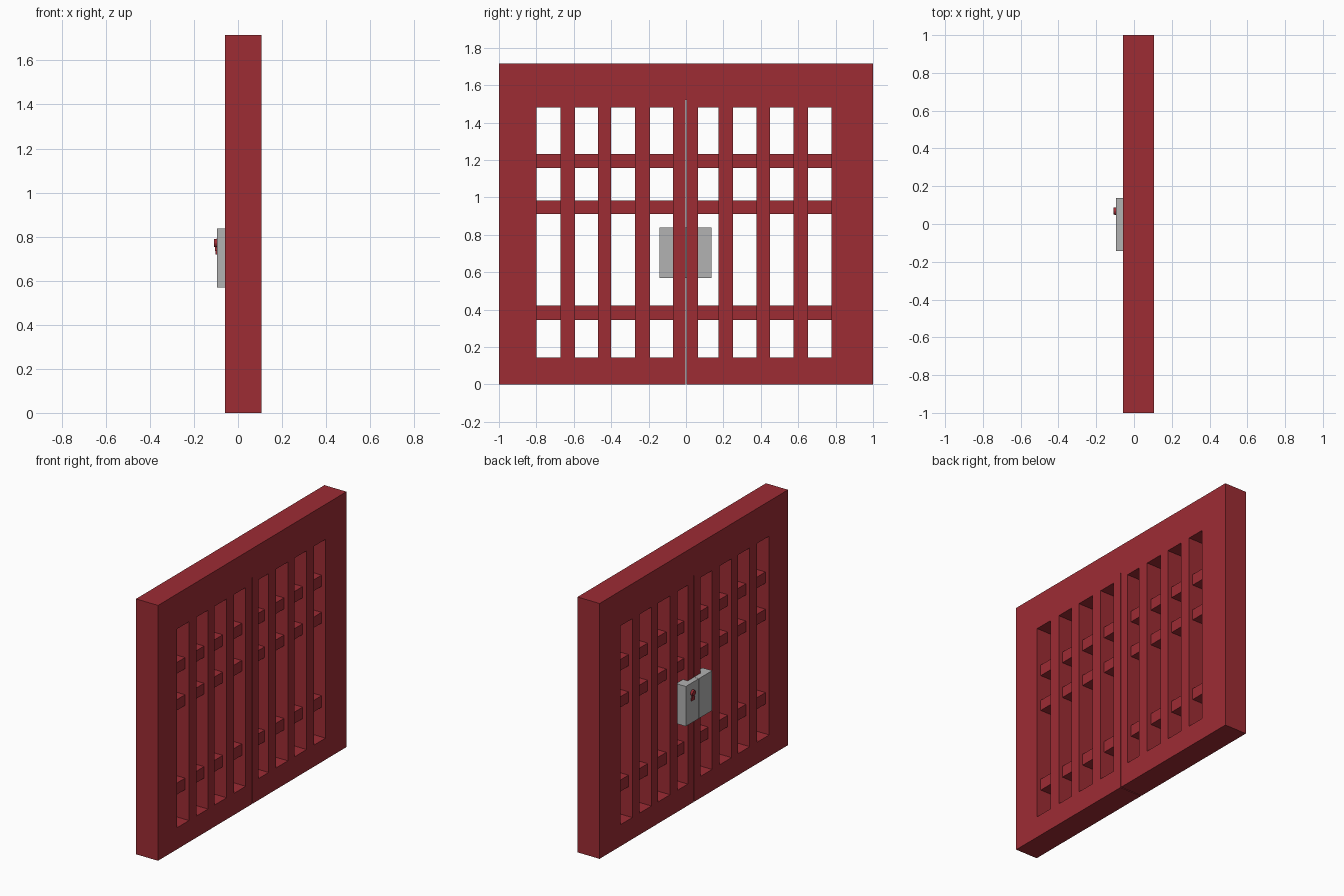
import bpy, bmesh, math
from mathutils import Matrix

if "Cube" in bpy.data.objects:
    bpy.data.objects.remove(bpy.data.objects["Cube"])


def material(name, rgb):
    m = bpy.data.materials.new(name)
    m.diffuse_color = (*rgb, 1)
    m.use_nodes = True
    m.node_tree.nodes["Principled BSDF"].inputs["Base Color"].default_value = m.diffuse_color
    return m


RED = material("painted red", (0.337, 0.025, 0.034))
GREY = material("lock grey", (0.445, 0.445, 0.445))

BACK, FRONT = -0.058, 0.106      # gate thickness along x
LEAF_TOP, TOP = 1.52, 1.715
SLIT = 0.003                     # half the gap between the leaves


def finish(name, bm, mat):
    bmesh.ops.recalc_face_normals(bm, faces=bm.faces)
    me = bpy.data.meshes.new(name)
    bm.to_mesh(me)
    bm.free()
    me.materials.append(mat)
    ob = bpy.data.objects.new(name, me)
    bpy.context.collection.objects.link(ob)
    return ob


def box(name, x, y, z, mat):
    bm = bmesh.new()
    bmesh.ops.create_cube(bm, size=1)
    for v in bm.verts:
        v.co = [r[0] if c < 0 else r[1] for c, r in zip(v.co, (x, y, z))]
    return finish(name, bm, mat)


def leaf(name, y0, y1, openings):
    """Slab with a row of tall rectangular openings."""
    ys = [y0] + [y for o in openings for y in o] + [y1]
    zs = [0, 0.145, 1.48, LEAF_TOP]
    bm = bmesh.new()
    grid = [[bm.verts.new((BACK, y, z)) for z in zs] for y in ys]
    for i in range(len(ys) - 1):
        for j in range(3):
            if not (i % 2 == 1 and j == 1):
                bm.faces.new((grid[i][j], grid[i + 1][j],
                              grid[i + 1][j + 1], grid[i][j + 1]))
    ext = bmesh.ops.extrude_face_region(bm, geom=bm.faces[:], use_keep_orig=True)
    for v in ext["geom"]:
        if isinstance(v, bmesh.types.BMVert):
            v.co.x = FRONT
    return finish(name, bm, RED)


# Two gate leaves under a solid lintel
leaf("left_leaf", -1, -SLIT,
     [(-0.80, -0.672), (-0.593, -0.47), (-0.40, -0.272), (-0.193, -0.07)])
leaf("right_leaf", SLIT, 1,
     [(0.064, 0.173), (0.252, 0.378), (0.45, 0.576), (0.653, 0.777)])
box("lintel", (BACK, FRONT), (-1, 1), (LEAF_TOP, TOP), RED)

# Recessed crossbars
for i, z in enumerate([(0.345, 0.422), (0.91, 0.982), (1.157, 1.232)]):
    box(f"left_crossbar_{i}", (-0.03, 0.077), (-0.85, -0.03), z, RED)
    box(f"right_crossbar_{i}", (-0.03, 0.077), (0.03, 0.82), z, RED)

# Lock case in two halves, let into the openings beside the centre stiles
box("lock_case_left", (-0.095, -0.022), (-0.142, -0.001), (0.57, 0.838), GREY)
box("lock_case_right", (-0.095, -0.022), (0.001, 0.137), (0.57, 0.838), GREY)

# Raised keyhole: round head over a narrow shank with a wider foot
bm = bmesh.new()
bmesh.ops.create_cone(bm, cap_ends=True, segments=16, radius1=0.021, radius2=0.018,
                      depth=0.02,
                      matrix=Matrix.Translation((-0.099, 0.068, 0.771))
                      @ Matrix.Rotation(-math.pi / 2, 4, 'Y'))
finish("keyhole_head", bm, RED)
box("keyhole_shank", (-0.104, -0.09), (0.059, 0.077), (0.735, 0.76), RED)
box("keyhole_foot", (-0.102, -0.09), (0.051, 0.085), (0.72, 0.738), RED)
